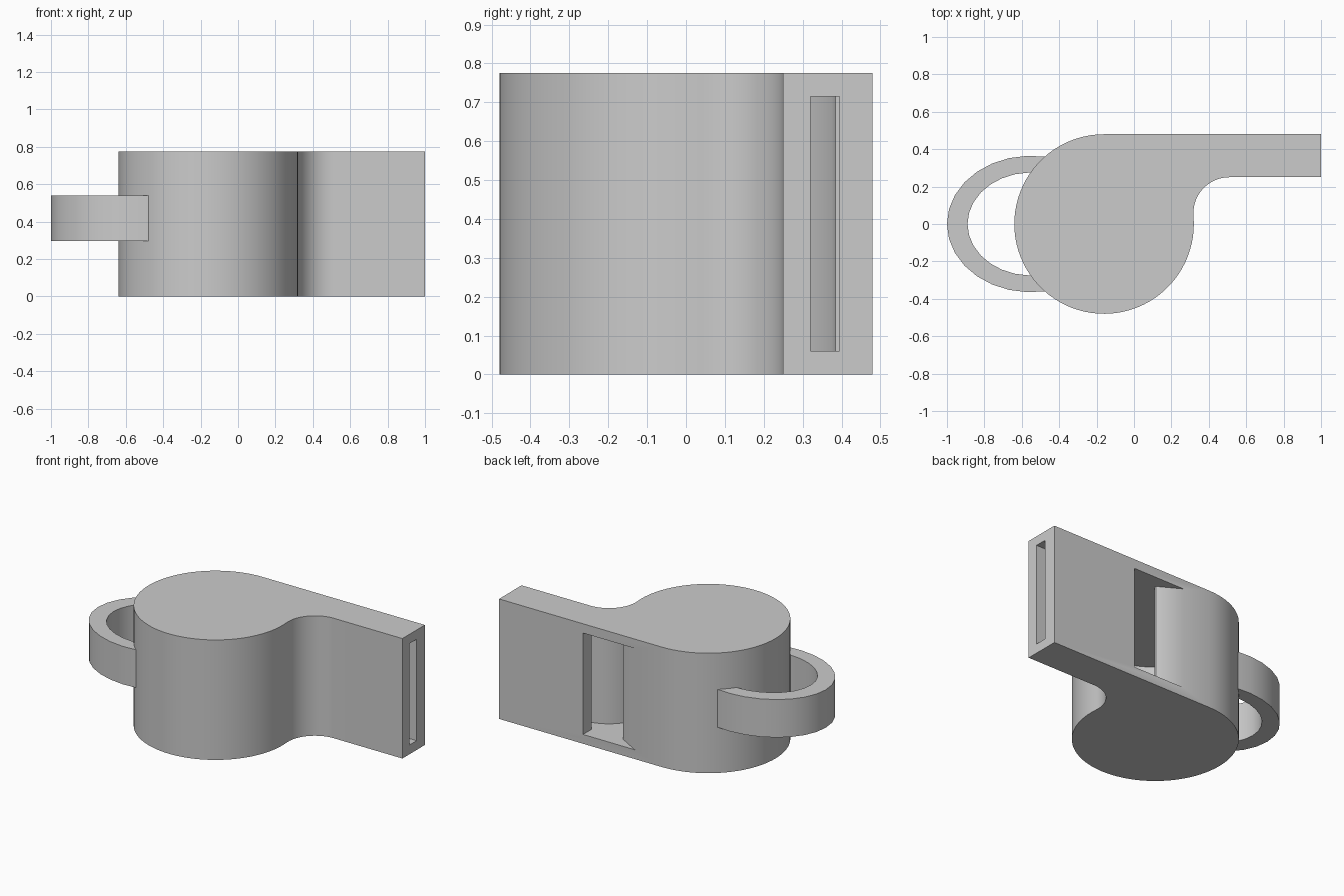
import bpy, bmesh
from math import radians, cos, sin, atan2, degrees

cube = bpy.data.objects.get("Cube")
if cube:
    bpy.data.objects.remove(cube)

grey = bpy.data.materials.new("plain_grey")
grey.use_nodes = True
colour = (0.6, 0.6, 0.6, 1)
grey.diffuse_color = colour
grey.node_tree.nodes["Principled BSDF"].inputs["Base Color"].default_value = colour


def arc(centre, rx, ry, start, end, steps):
    """Points along an elliptical arc, angles in degrees."""
    angles = [radians(start + (end - start) * i / steps) for i in range(steps + 1)]
    return [(centre[0] + rx * cos(a), centre[1] + ry * sin(a)) for a in angles]


def prism(name, outline, z0, z1):
    """Extrude a flat outline from z0 to z1."""
    bm = bmesh.new()
    face = bm.faces.new([bm.verts.new((x, y, z0)) for x, y in outline])
    top = bmesh.ops.extrude_face_region(bm, geom=[face])["geom"]
    bmesh.ops.translate(bm, vec=(0, 0, z1 - z0),
                        verts=[v for v in top if isinstance(v, bmesh.types.BMVert)])
    bmesh.ops.recalc_face_normals(bm, faces=bm.faces)
    mesh = bpy.data.meshes.new(name)
    bm.to_mesh(mesh)
    bm.free()
    mesh.materials.append(grey)
    obj = bpy.data.objects.new(name, mesh)
    bpy.context.collection.objects.link(obj)
    return obj


def smooth(obj):
    bpy.ops.object.select_all(action="DESELECT")
    obj.select_set(True)
    bpy.context.view_layer.objects.active = obj
    bpy.ops.object.shade_smooth_by_angle(angle=radians(30))


# Shared layout: round chamber, and the hollow curve leading to the mouthpiece
HEIGHT, WALL, FLOOR = 0.775, 0.07, 0.06
CHAMBER, RADIUS = (-0.16, 0), 0.48
NECK, NECK_RADIUS = (0.51, 0.0575), 0.1925
join = degrees(atan2(NECK[1] - CHAMBER[1], NECK[0] - CHAMBER[0]))


def chamber_and_neck(inset, start):
    r, n = RADIUS - inset, NECK_RADIUS + inset
    return (arc(CHAMBER, r, r, start, 360 + join, 64)
            + arc(NECK, n, n, 180 + join, 90, 20)[1:])


# Whistle body
body = prism("whistle_body",
             chamber_and_neck(0, 90) + [(1, 0.25), (1, RADIUS)], 0, HEIGHT)

# Air channel, sound window with sloped lip, and chamber as one cutter
hollow = prism("hollow_cutter",
               chamber_and_neck(WALL, 110)
               + [(1.1, 0.32), (1.1, 0.395), (0.4, 0.395), (0.4, 0.56),
                  (-0.11, 0.56), (0.17, 0.4), (0.17, 0.385)],
               FLOOR, HEIGHT - FLOOR)
cut = body.modifiers.new("hollow", "BOOLEAN")
cut.operation, cut.solver, cut.object = "DIFFERENCE", "EXACT", hollow
bpy.context.view_layer.objects.active = body
bpy.ops.object.modifier_apply(modifier=cut.name)
bpy.data.objects.remove(hollow)
smooth(body)

# Cord loop set into the chamber wall
loop_centre = (-0.55, 0)
loop = prism("cord_loop",
             arc(loop_centre, 0.45, 0.365, 80, 280, 16)
             + arc(loop_centre, 0.34, 0.275, 280, 80, 16), 0.295, 0.54)
smooth(loop)
